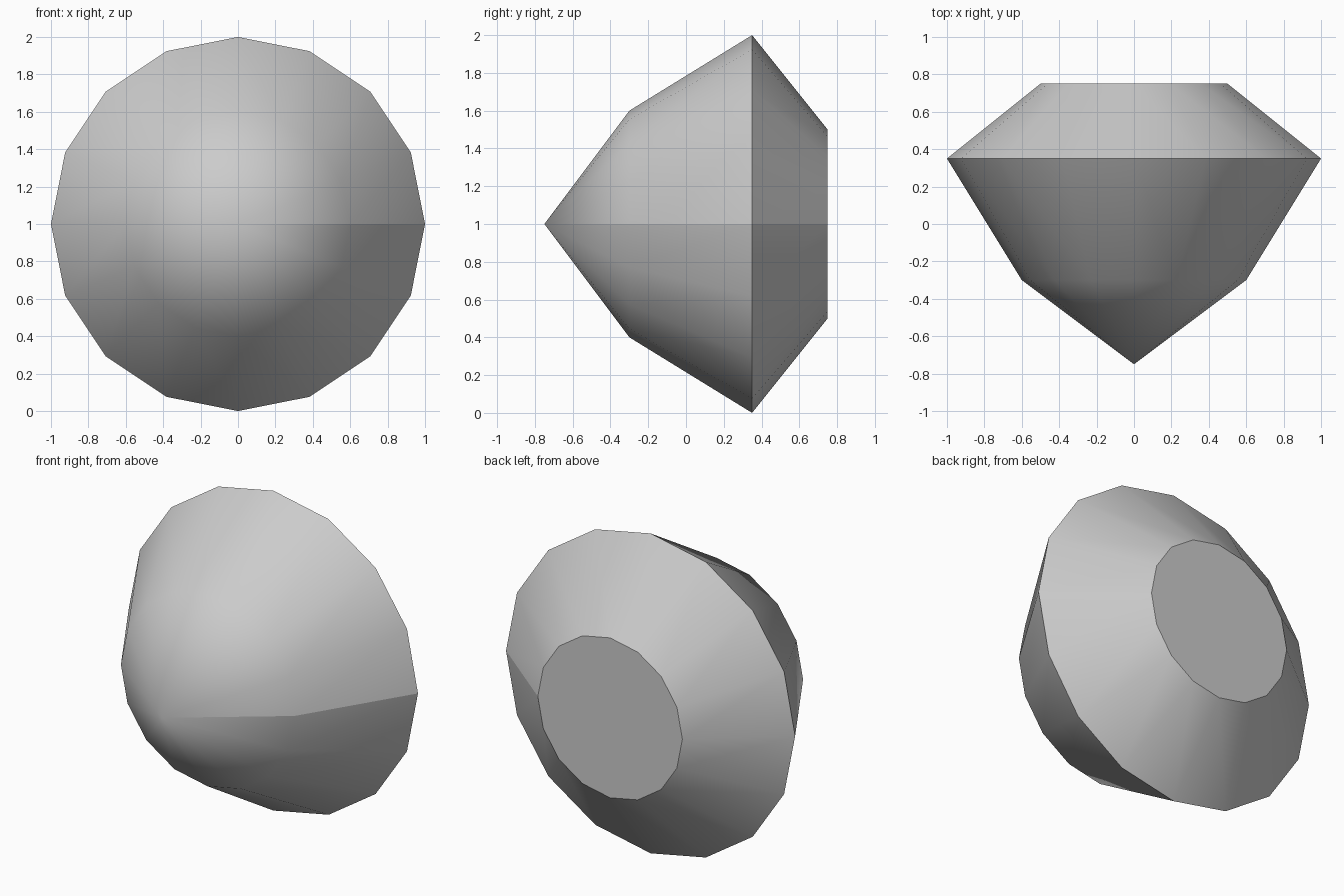
import bpy, bmesh, math

if "Cube" in bpy.data.objects:
    bpy.data.objects.remove(bpy.data.objects["Cube"])

SIDES = 16
# (y, radius) of each ring, lying along the y axis
RINGS = [(-0.30, 0.60), (0.35, 1.0), (0.75, 0.50)]
CENTRE_Z = 1.0

bm = bmesh.new()

# Pointed tip and rings
tip = bm.verts.new((0, -0.75, CENTRE_Z))
rings = []
for y, r in RINGS:
    rings.append([bm.verts.new((r * math.cos(a), y, CENTRE_Z + r * math.sin(a)))
                  for a in (2 * math.pi * i / SIDES for i in range(SIDES))])

# Tip fan, side bands and flat back
for i in range(SIDES):
    j = (i + 1) % SIDES
    bm.faces.new((tip, rings[0][i], rings[0][j]))
    for a, b in zip(rings, rings[1:]):
        bm.faces.new((a[i], b[i], b[j], a[j]))
bm.faces.new(rings[-1])
bmesh.ops.recalc_face_normals(bm, faces=bm.faces)

# Smooth facets, sharp girdle, flat-back rim and the seam on the +x side
for f in bm.faces:
    f.smooth = True
seam = {tip} | {ring[0] for ring in rings}
for e in bm.edges:
    if e.calc_face_angle() > math.radians(30) or all(v in seam for v in e.verts):
        e.smooth = False

mesh = bpy.data.meshes.new("gem")
bm.to_mesh(mesh)
bm.free()

# Single grey colour
grey = bpy.data.materials.new("light grey")
grey.diffuse_color = (0.6, 0.6, 0.6, 1)
grey.use_nodes = True
grey.node_tree.nodes["Principled BSDF"].inputs["Base Color"].default_value = grey.diffuse_color
mesh.materials.append(grey)

gem = bpy.data.objects.new("gem", mesh)
bpy.context.collection.objects.link(gem)
